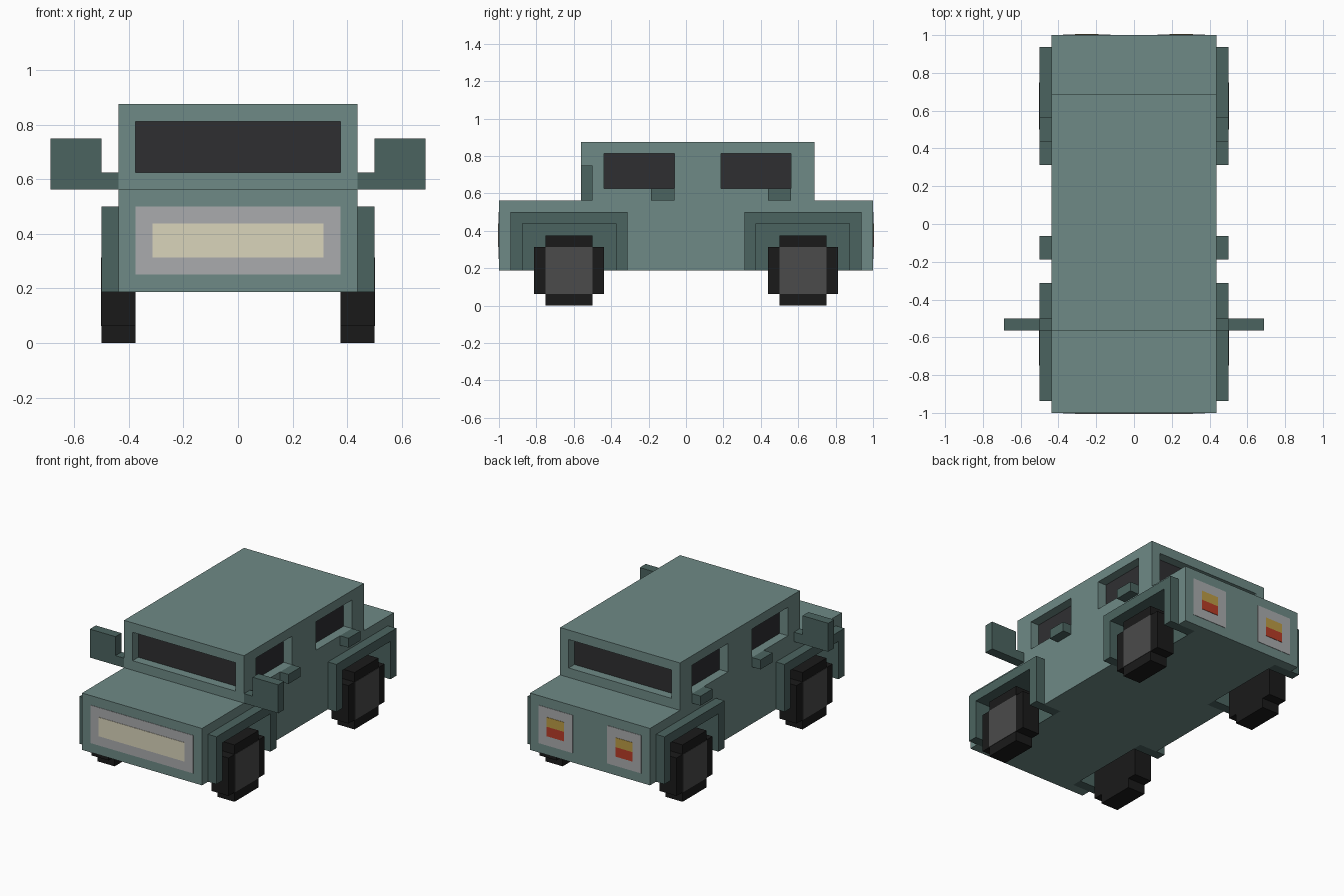
import bpy, bmesh

if "Cube" in bpy.data.objects:
    bpy.data.objects.remove(bpy.data.objects["Cube"])

U = 1 / 16  # the model sits on a 1/16 block grid


def material(name, r, g, b):
    m = bpy.data.materials.new(name)
    m.diffuse_color = (r, g, b, 1)
    m.use_nodes = True
    m.node_tree.nodes["Principled BSDF"].inputs["Base Color"].default_value = m.diffuse_color
    return m


PAINT = material("paint", .156, .254, .238)
TRIM = material("dark_trim", .071, .127, .117)
RUBBER = material("rubber", .0103, .0103, .0103)
HUB = material("hub_grey", .069, .069, .069)
GLASS = material("dark_glass", .028, .028, .031)
PANEL = material("lamp_panel", .40, .41, .42)
CREAM = material("headlight_cream", .70, .66, .50)
YELLOW = material("lamp_yellow", .50, .33, .06)
RED = material("lamp_red", .48, .045, .02)


def finish(name, bm, mat):
    bmesh.ops.recalc_face_normals(bm, faces=bm.faces)
    me = bpy.data.meshes.new(name)
    bm.to_mesh(me)
    bm.free()
    ob = bpy.data.objects.new(name, me)
    bpy.context.collection.objects.link(ob)
    if mat:
        me.materials.append(mat)
    return ob


def boxes(name, specs, mat):
    """Boxes given as (x0, x1, y0, y1, z0, z1) in grid units."""
    bm = bmesh.new()
    for x0, x1, y0, y1, z0, z1 in specs:
        vs = bmesh.ops.create_cube(bm, size=1)["verts"]
        for v in vs:
            v.co.x = U * (x0 if v.co.x < 0 else x1)
            v.co.y = U * (y0 if v.co.y < 0 else y1)
            v.co.z = U * (z0 if v.co.z < 0 else z1)
    return finish(name, bm, mat)


def prism(name, profile, x0, x1, mat):
    """Side profile of (y, z) points extruded across x."""
    bm = bmesh.new()
    f = bm.faces.new([bm.verts.new((x0 * U, y * U, z * U)) for y, z in profile])
    ext = bmesh.ops.extrude_face_region(bm, geom=[f])["geom"]
    for v in ext:
        if isinstance(v, bmesh.types.BMVert):
            v.co.x = x1 * U
    return finish(name, bm, mat)


def span(s, a, b):
    return (a, b) if s > 0 else (-b, -a)


SIDES = [("right", 1), ("left", -1)]
AXLES = [("front", -10), ("rear", 10)]
WINDOWS = [("front", -7), ("rear", 3)]
T = .04  # thin panel thickness

# Body shell: bonnet, cabin and tail in one profile
body = prism("body", [(-16, 3), (16, 3), (16, 9), (11, 9), (11, 14),
                      (-9, 14), (-9, 9), (-16, 9)], -7, 7, PAINT)

# Cutter for window recesses and wheel wells
cuts = [(-6, 6, -12, -8, 10, 13), (-6, 6, 10, 14, 10, 13)]
for _, s in SIDES:
    cuts += [(*span(s, 6, 9), y, y + 6, 10, 13) for _, y in WINDOWS]
    cuts += [(*span(s, 5, 9), y - 5, y + 5, 0, 8) for _, y in AXLES]
cutter = boxes("opening_cutter", cuts, None)
cutter.hide_render = True
cutter.hide_viewport = True
mod = body.modifiers.new("openings", "BOOLEAN")
mod.operation = "DIFFERENCE"
mod.solver = "EXACT"
mod.object = cutter

# Windscreen and rear window
boxes("windscreen", [(-6, 6, -8 - T, -8, 10, 13)], GLASS)
boxes("rear_window", [(-6, 6, 10, 10 + T, 10, 13)], GLASS)

for side, s in SIDES:
    # Side windows with door handles
    for pos, y in WINDOWS:
        boxes(f"{side}_{pos}_window", [(*span(s, 6, 6 + T), y, y + 6, 10, 13)], GLASS)
        boxes(f"{side}_{pos}_handle", [(*span(s, 7, 8), y + 4, y + 6, 9, 10)], TRIM)

    # Wing mirror: arm and plate
    boxes(f"{side}_mirror", [(*span(s, 7, 8), -9, -8, 9, 10),
                             (*span(s, 8, 11), -9, -8, 9, 12)], TRIM)

    for pos, y in AXLES:
        # Wheel arch lining the well, with its inner wall
        arch = [(-5, 3), (-5, 8), (5, 8), (5, 3), (4, 3), (4, 7), (-4, 7), (-4, 3)]
        prism(f"{side}_{pos}_arch", [(y + a, z) for a, z in arch], *span(s, 5, 8), TRIM)
        boxes(f"{side}_{pos}_well_wall",
              [(*span(s, 5, 5 + T), y - 4, y + 4, 3, 7)], TRIM)
        # Stepped wheel and square hub
        tyre = [(-2, 0), (2, 0), (2, 1), (3, 1), (3, 5), (2, 5),
                (2, 6), (-2, 6), (-2, 5), (-3, 5), (-3, 1), (-2, 1)]
        prism(f"{side}_{pos}_wheel", [(y + a, z) for a, z in tyre], *span(s, 6, 8), RUBBER)
        boxes(f"{side}_{pos}_hub", [(*span(s, 8, 8 + T), y - 2, y + 2, 1, 5)], HUB)

    # Tail lamps
    boxes(f"{side}_tail_panel", [(*span(s, 2, 6), 16, 16 + T, 4, 8)], PANEL)
    boxes(f"{side}_tail_yellow", [(*span(s, 3, 5), 16, 16 + 2 * T, 6, 7)], YELLOW)
    boxes(f"{side}_tail_red", [(*span(s, 3, 5), 16, 16 + 2 * T, 5, 6)], RED)

# Front grille panel and headlight bar
boxes("grille_panel", [(-6, 6, -16 - T, -16, 4, 8)], PANEL)
boxes("headlight_bar", [(-5, 5, -16 - 2 * T, -16, 5, 7)], CREAM)
